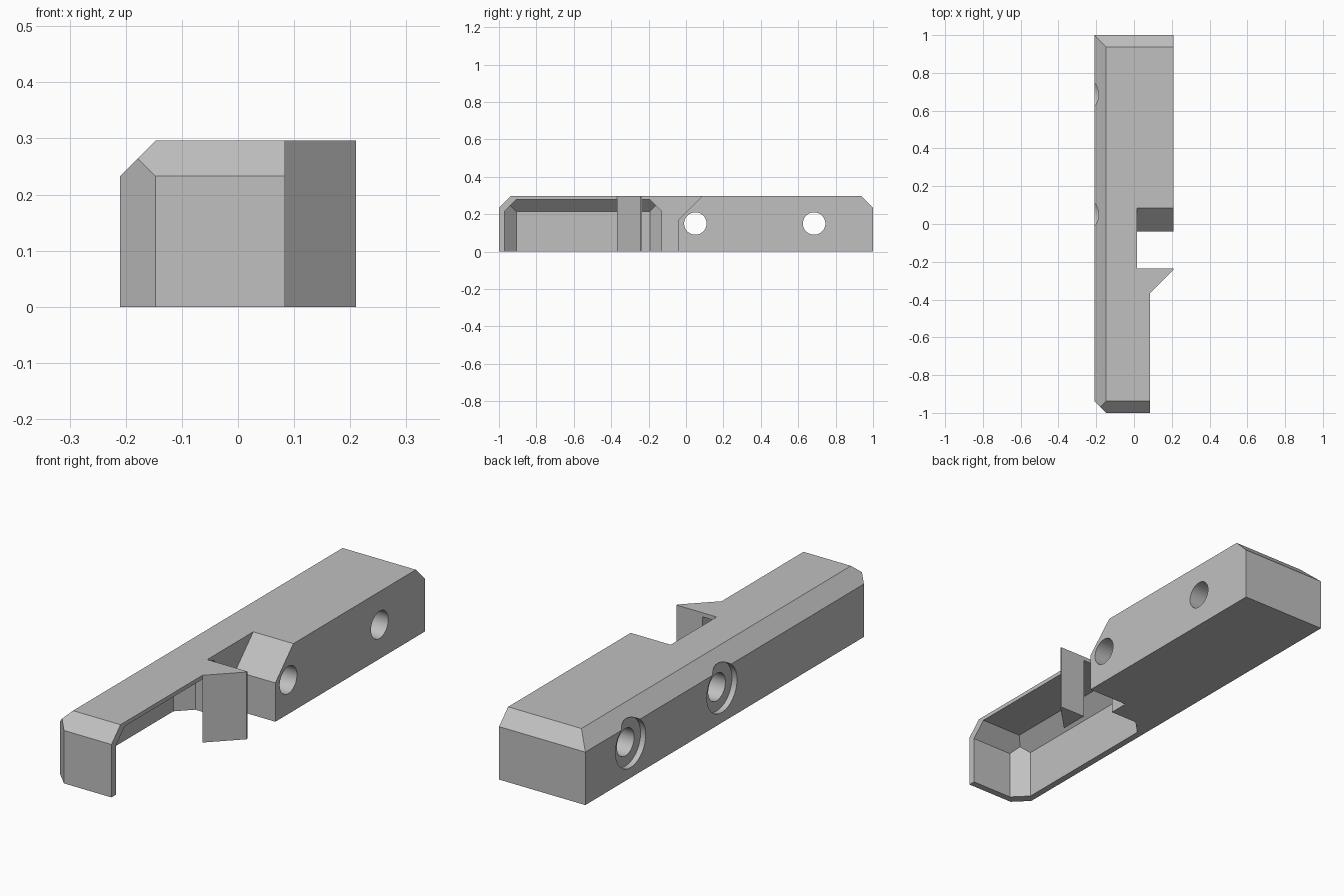
import bpy
import bmesh
import math
from mathutils import Matrix, Vector

cube = bpy.data.objects.get("Cube")
if cube:
    bpy.data.objects.remove(cube, do_unlink=True)

CHAMFER = 0.063
HEIGHT = 0.296

grey = bpy.data.materials.new("plain_grey")
grey.use_nodes = True
COLOUR = (0.53, 0.53, 0.53, 1)
grey.diffuse_color = COLOUR
grey.node_tree.nodes["Principled BSDF"].inputs["Base Color"].default_value = COLOUR


def finish(bm, name):
    bmesh.ops.recalc_face_normals(bm, faces=bm.faces[:])
    mesh = bpy.data.meshes.new(name)
    bm.to_mesh(mesh)
    bm.free()
    mesh.materials.append(grey)
    ob = bpy.data.objects.new(name, mesh)
    bpy.context.collection.objects.link(ob)
    return ob


def prism(points, direction):
    """Extrude a flat outline along a direction."""
    bm = bmesh.new()
    face = bm.faces.new([bm.verts.new(p) for p in points])
    new = bmesh.ops.extrude_face_region(bm, geom=[face])["geom"]
    verts = [v for v in new if isinstance(v, bmesh.types.BMVert)]
    bmesh.ops.translate(bm, verts=verts, vec=direction)
    if face.is_valid and len(face.edges[0].link_faces) < 2:
        bm.faces.new([v for v in face.verts])
    bmesh.ops.recalc_face_normals(bm, faces=bm.faces[:])
    return bm


def slice_off(bm, point, normal):
    """Cut away everything on the normal side and cap the opening."""
    cut = bmesh.ops.bisect_plane(
        bm, geom=bm.verts[:] + bm.edges[:] + bm.faces[:],
        plane_co=point, plane_no=Vector(normal).normalized(), clear_outer=True)
    edges = [e for e in cut["geom_cut"] if isinstance(e, bmesh.types.BMEdge)]
    bmesh.ops.contextual_create(bm, geom=edges)


def chamfer_top(bm, left, front, back, top):
    """Chamfer the left, front and back edges of the top."""
    z = top - CHAMFER
    slice_off(bm, (left, 0, z), (-1, 0, 1))
    slice_off(bm, (0, front, z), (0, -1, 1))
    slice_off(bm, (0, back, z), (0, 1, 1))


def subtract(target, cutter):
    cutter.hide_render = True
    mod = target.modifiers.new("cut", 'BOOLEAN')
    mod.operation = 'DIFFERENCE'
    mod.solver = 'EXACT'
    mod.object = cutter
    bpy.context.view_layer.objects.active = target
    bpy.ops.object.modifier_apply(modifier=mod.name)
    bpy.data.objects.remove(cutter, do_unlink=True)


def bore(y, radius, x_from, x_to):
    bm = bmesh.new()
    place = Matrix.Translation(((x_from + x_to) / 2, y, 0.15)) @ Matrix.Rotation(math.pi / 2, 4, 'Y')
    bmesh.ops.create_cone(bm, cap_ends=True, segments=48, radius1=radius,
                          radius2=radius, depth=x_to - x_from, matrix=place)
    return finish(bm, "bore_cutter")


# Body with the side notch and the hook
outline = [(-0.21, -1 + CHAMFER), (-0.21 + CHAMFER, -1), (0.084, -1), (0.084, -0.368),
           (0.21, -0.242), (0.21, -0.235), (0.015, -0.235), (0.015, -0.04),
           (0.21, -0.04), (0.21, 1), (-0.21, 1)]
bm = prism([(x, y, 0) for x, y in outline], (0, 0, HEIGHT))
chamfer_top(bm, -0.21, -1, 1, HEIGHT)
body = finish(bm, "bar_body")

# Hollow under the front, open below and to the side
hollow = [(-0.18, -0.97 + CHAMFER), (-0.18 + CHAMFER, -0.97), (0.15, -0.97), (0.15, -0.4),
          (0.084, -0.38), (0.084, -0.13), (-0.18 + CHAMFER, -0.13), (-0.18, -0.13 - CHAMFER)]
bm = prism([(x, y, -0.1) for x, y in hollow], (0, 0, 0.378))
chamfer_top(bm, -0.18, -0.97, -0.13, 0.278)
subtract(body, finish(bm, "hollow_cutter"))

# Sloped shoulder behind the notch
wedge = [(-0.08, 0.131), (0.125, 0.336), (-0.08, 0.336)]
bm = prism([(0.015, y, z) for y, z in wedge], (0.3, 0, 0))
subtract(body, finish(bm, "shoulder_cutter"))

# Two screw holes with counterbores on the right face
for y in (0.05, 0.685):
    subtract(body, bore(y, 0.06, -0.4, 0.4))
    subtract(body, bore(y, 0.105, -0.4, -0.185))

bpy.ops.object.select_all(action='DESELECT')
body.select_set(True)
bpy.context.view_layer.objects.active = body
bpy.ops.object.shade_smooth_by_angle(angle=math.radians(30))
